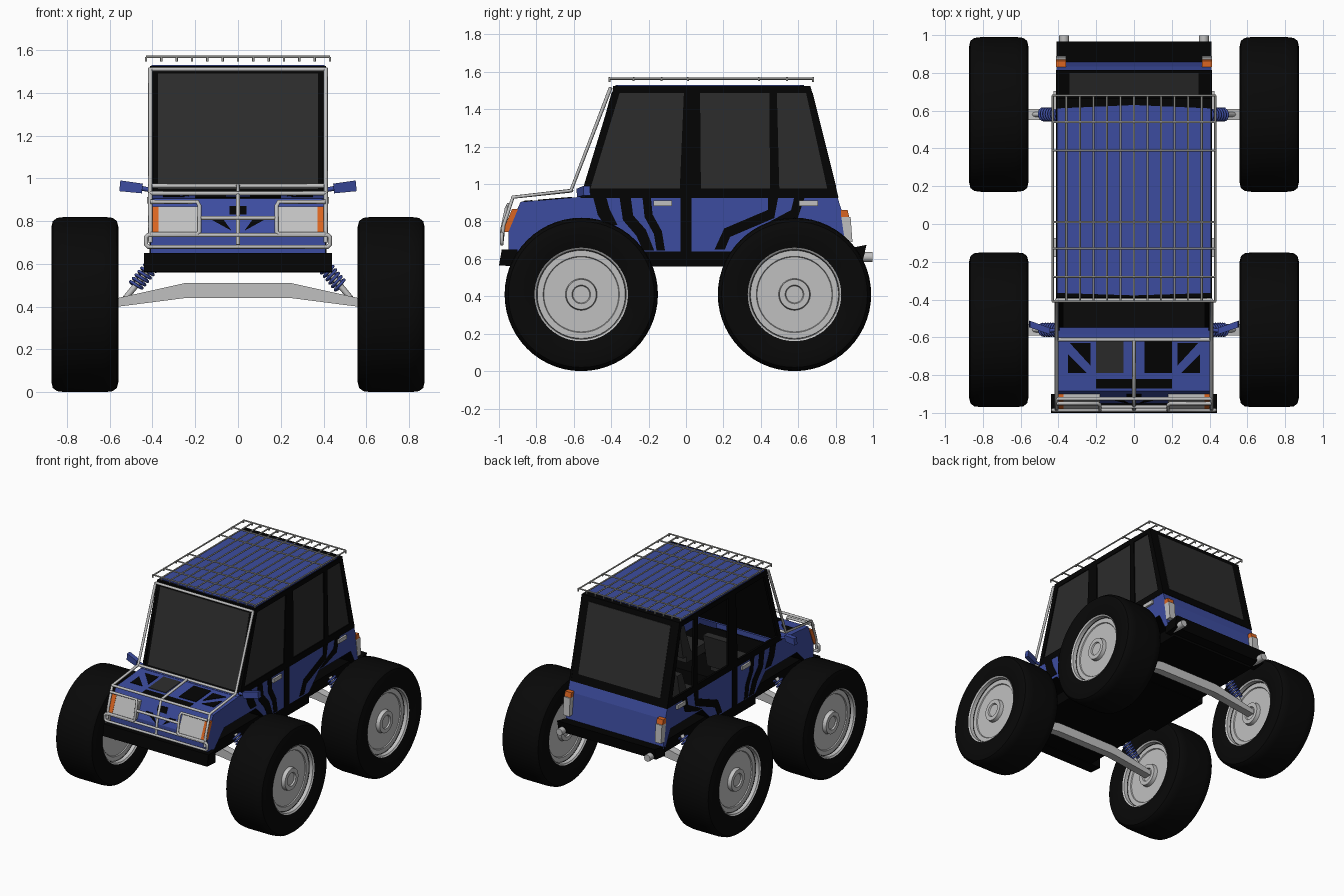
import bpy, bmesh, math
from mathutils import Vector

old = bpy.data.objects.get("Cube")
if old:
    bpy.data.objects.remove(old)


def material(name, r, g, b):
    m = bpy.data.materials.new(name)
    m.use_nodes = True
    m.diffuse_color = (r, g, b, 1)
    m.node_tree.nodes["Principled BSDF"].inputs["Base Color"].default_value = (r, g, b, 1)
    return m


BLUE = material("blue paint", .046, .073, .35)
BLACK = material("black trim", .001, .001, .001)
RUBBER = material("tyre rubber", .0025, .0025, .0025)
GLASS = material("dark glass", .025, .025, .025)
METAL = material("light metal", .53, .53, .53)
STEEL = material("steel tube", .4, .4, .38)
ORANGE = material("orange lens", .7, .13, .015)
SIDES = (("left", 1), ("right", -1))


def finish(name, bm, *mats, smooth=False):
    bmesh.ops.recalc_face_normals(bm, faces=bm.faces)
    me = bpy.data.meshes.new(name)
    bm.to_mesh(me)
    bm.free()
    for m in mats:
        me.materials.append(m)
    if smooth:
        me.shade_smooth()
        me.set_sharp_from_angle(angle=math.radians(35))
    ob = bpy.data.objects.new(name, me)
    bpy.context.collection.objects.link(ob)
    return ob


def solid_bm(pts, vec):
    bm = bmesh.new()
    face = bm.faces.new([bm.verts.new(p) for p in pts])
    ext = bmesh.ops.extrude_face_region(bm, geom=[face], use_keep_orig=True)
    moved = [v for v in ext["geom"] if isinstance(v, bmesh.types.BMVert)]
    bmesh.ops.translate(bm, vec=vec, verts=moved)
    bmesh.ops.recalc_face_normals(bm, faces=bm.faces)
    return bm


def along(axis, pts, lo, hi):
    """Polygon in the plane across an axis, and its extrusion vector."""
    i = "xyz".index(axis)
    out = []
    for a, b in pts:
        p = [a, b]
        p.insert(i, lo)
        out.append(p)
    vec = Vector()
    vec[i] = hi - lo
    return out, vec


def prism(name, axis, pts, lo, hi, mat):
    return finish(name, solid_bm(*along(axis, pts, lo, hi)), mat)


def box(name, x, y, z, mat):
    return prism(name, "z", [(x[0], y[0]), (x[1], y[0]), (x[1], y[1]), (x[0], y[1])], *z, mat)


def tubes(name, paths, r, mat, closed=False):
    cu = bpy.data.curves.new(name, "CURVE")
    cu.dimensions = "3D"
    cu.bevel_depth = r
    cu.bevel_resolution = 2
    cu.use_fill_caps = True
    for path in paths:
        s = cu.splines.new("POLY")
        s.points.add(len(path) - 1)
        for p, co in zip(s.points, path):
            p.co = (*co, 1)
        s.use_cyclic_u = closed
        s.use_smooth = True
    cu.materials.append(mat)
    ob = bpy.data.objects.new(name, cu)
    bpy.context.collection.objects.link(ob)


def lathe(name, profile, mat, n=56):
    """Revolve (radius, x) points about the x axis."""
    bm = bmesh.new()
    vs = [bm.verts.new((x, 0, r)) for r, x in profile]
    es = [bm.edges.new(e) for e in zip(vs, vs[1:])]
    bmesh.ops.spin(bm, geom=vs + es, cent=(0, 0, 0), axis=(1, 0, 0), angle=math.tau, steps=n)
    bmesh.ops.remove_doubles(bm, verts=bm.verts, dist=.0005)
    return finish(name, bm, mat, smooth=True)


# lower body shell, open under the cabin, with black arch linings
outline = [(-.95, .64), (-.95, .75), (-.885, .905), (-.58, .93), (.81, .93), (.835, .85), (.86, .64),
           (.83, .64), (.77, .76), (.39, .76), (.27, .64), (-.25, .64), (-.37, .76), (-.75, .76), (-.87, .64)]
bm = solid_bm(*along("x", outline, -.41, .41))
bmesh.ops.delete(bm, geom=[f for f in bm.faces if f.normal.z > .9 and f.calc_center_median().y > 0],
                 context="FACES_ONLY")
for f in bm.faces:
    c = f.calc_center_median()
    if abs(f.normal.x) < .5 and c.z < .77 and -.9 < c.y < .84:
        f.material_index = 1
finish("body_shell", bm, BLUE, BLACK)
prism("cowl", "x", [(-.585, .92), (-.585, .932), (-.535, .94), (-.535, .92)], -.41, .41, BLUE)
box("underbody", (-.36, .36), (-.92, .87), (.565, .65), BLACK)
box("sills", (-.41, .41), (-.25, .27), (.56, .642), BLACK)

# bumpers and exhausts
prism("front_bumper", "x", [(-1, .565), (-.985, .65), (-.9, .65), (-.9, .56)], -.44, .44, BLACK)
prism("rear_bumper", "x", [(.84, .65), (.965, .675), (.945, .59), (.84, .58)], -.41, .41, BLACK)
for side, s in SIDES:
    tubes(side + "_exhaust", [[(s * .37, .88, .61), (s * .37, .997, .61)]], .027, METAL)


# cabin ends: black sloped frame with a pane on it
def sloped_window(name, low, high, out, sill, half_width):
    (y0, z0), (y1, z1) = low, high

    def slab(part, a, b, half, d0, d1, mat):
        at = lambda t, d: (y0 + (y1 - y0) * t + out * d, z0 + (z1 - z0) * t)
        prism(part, "x", [at(a, d0), at(b, d0), at(b, d1), at(a, d1)], -half, half, mat)
    slab(name + "_frame", 0, 1, .41, -.015, 0, BLACK)
    slab(name + "_glass", sill, .94, half_width, -.005, .003, GLASS)


sloped_window("windscreen", (-.55, .93), (-.385, 1.525), -1, .035, .375)
sloped_window("rear_window", (.815, .925), (.665, 1.525), 1, .1, .345)

# roof
box("roof_rim", (-.41, .41), (-.39, .665), (1.495, 1.525), BLACK)
prism("roof_panel", "z", [(-.405, -.365), (0, -.378), (.405, -.365), (.405, .612), (0, .63), (-.405, .612)],
      1.524, 1.531, BLUE)

# cabin sides: rails, pillars and panes
pillars = {"front_pillar": [(-.565, .93), (-.525, .93), (-.345, 1.52), (-.385, 1.52)],
           "middle_pillar": [(-.035, .93), (.08, .93), (.075, 1.52), (-.01, 1.52)],
           "quarter_pillar": [(.45, .93), (.5, .93), (.485, 1.52), (.445, 1.52)],
           "rear_pillar": [(.765, .93), (.815, .93), (.665, 1.52), (.635, 1.52)],
           "waist_rail": [(-.565, .925), (.815, .925), (.8, .975), (-.55, .975)],
           "roof_rail": [(-.395, 1.487), (.675, 1.487), (.665, 1.525), (-.385, 1.525)]}
for side, s in SIDES:
    for part, pts in pillars.items():
        prism(side + "_" + part, "x", pts, s * .395, s * .412, BLACK)
for part, pts in {"front_pane": [(-.53, .96), (0, .96), (0, 1.5), (-.36, 1.5)],
                  "rear_pane": [(.05, .96), (.47, .96), (.46, 1.5), (.05, 1.5)],
                  "quarter_pane": [(.47, .96), (.78, .96), (.645, 1.5), (.46, 1.5)]}.items():
    prism("left_" + part, "x", pts, .4, .405, GLASS)

# painted side stripes
stripes = [(.07, [(-.46, .925), (-.44, .85), (-.4, .78)]),
           (.06, [(-.325, .928), (-.31, .82), (-.24, .74), (-.2, .645)]),
           (.045, [(-.21, .928), (-.2, .83), (-.15, .74), (-.135, .645)]),
           (.06, [(0, .93), (0, .64)]),
           (.055, [(.465, .928), (.455, .84), (.22, .74), (.18, .65)]),
           (.055, [(.605, .925), (.58, .84), (.42, .77)])]


def ribbon(path, w):
    a, b = [], []
    for i, p in enumerate(path):
        d = Vector(path[min(i + 1, len(path) - 1)]) - Vector(path[max(i - 1, 0)])
        n = Vector((-d.y, d.x)).normalized() * w / 2
        if i in (0, len(path) - 1):
            n = Vector((w / 2, 0))
        a.append(Vector(p) + n)
        b.append(Vector(p) - n)
    return a + b[::-1]


for side, s in SIDES:
    for w, path in stripes:
        prism(side + "_stripe", "x", ribbon(path, w), s * .409, s * .413, BLACK)
    for y in (-.175, .605):
        box(side + "_door_handle", (s * .41, s * .425), (y, y + .1), (.883, .912), METAL)
    # swept-back mirrors
    face = [(s * x, -.585 + (x - .445) * .35, z) for x, z in [(.445, .975), (.45, .93), (.555, .94), (.55, .99)]]
    finish(side + "_mirror", solid_bm(face, Vector((0, .035, 0))), BLUE)
    tubes(side + "_mirror_arm", [[(s * .405, -.56, .945), (s * .46, -.565, .955)]], .011, BLUE)


# bonnet markings
def hood_plate(name, s, pts, mat):
    z = lambda y: .93 + (y + .58) * .025 / .305
    finish(name, solid_bm([(s * x, y, z(y) - .002) for x, y in pts], Vector((0, 0, .006))), mat)


for side, s in SIDES:
    hood_plate(side + "_vent", s, [(.055, -.61), (.2, -.61), (.2, -.79), (.055, -.79)], BLACK if s > 0 else GLASS)
    hood_plate(side + "_inner_marking", s, [(.23, -.63), (.34, -.63), (.23, -.75)], BLACK)
    hood_plate(side + "_outer_marking", s, [(.35, -.69), (.35, -.79), (.25, -.79)], BLACK)
hood_plate("nose_marking", 1, [(-.2, -.82), (.2, -.82), (.2, -.87), (-.2, -.87)], BLACK)

# lamps and grille markings
nose = lambda z: -.95 + (z - .75) * .065 / .155


def nose_plate(name, pts, d, mat):
    finish(name, solid_bm([(x, nose(z) + .003, z) for x, z in pts], Vector((0, -d, 0))), mat)


def rect(s, x0, x1, z0, z1):
    return [(s * x0, z0), (s * x1, z0), (s * x1, z1), (s * x0, z1)]


for side, s in SIDES:
    nose_plate(side + "_headlamp", rect(s, .18, .372, .745, .868), .03, METAL)
    nose_plate(side + "_indicator", rect(s, .372, .413, .745, .868), .032, ORANGE)
    nose_plate(side + "_grille_marking", [(s * .03, .755), (s * .13, .81), (s * .07, .81)], .007, BLACK)
    prism(side + "_tail_lamp", "x", [(.83, .825), (.85, .69), (.89, .69), (.88, .825)], s * .36, s * .413, METAL)
    prism(side + "_tail_indicator", "x", [(.83, .825), (.83, .862), (.864, .862), (.872, .825)],
          s * .36, s * .413, ORANGE)
nose_plate("grille_marking", rect(1, -.04, .04, .83, .87), .007, BLACK)

# tube guard over the nose, bonnet and windscreen
guard = []
for s in (1, -1):
    guard.append([(s * .41, -.985, .7), (s * .41, -.975, .78), (s * .41, -.925, .93), (s * .41, -.615, .965),
                  (s * .41, -.403, 1.515)])
    guard.append([(s * .41, -.95, .89), (s * .19, -.95, .89), (s * .18, -.96, .87), (s * .18, -.985, .75),
                  (s * .19, -.985, .74), (s * .41, -.985, .74)])
guard += [[(0, -.985, .69), (0, -.975, .78), (0, -.925, .93), (0, -.61, .965)],
          [(-.18, -.968, .815), (.18, -.968, .815)]]
guard += [[(-.41, y, z), (.41, y, z)] for y, z in ((-.612, .965), (-.925, .93), (-.403, 1.51))]
tubes("nose_guard", guard, .01, METAL)
tubes("bumper_loop", [[(s * x, -.985, z) for s, x, z in
                       [(-1, .42, .68), (1, .42, .68), (1, .43, .69), (1, .43, .725), (1, .42, .735),
                        (-1, .42, .735), (-1, .43, .725), (-1, .43, .69)]]], .01, METAL, closed=True)

# roof rack
rows = (-.41, -.28, -.13, .01, .39, .54, .68)
bars = [i * .0717 for i in range(-6, 7)]
rack = [[(x, -.41, 1.563), (x, .68, 1.563)] for x in bars]
rack += [[(-.43, y, 1.568), (.43, y, 1.568)] for y in rows]
rack += [[(x, y, 1.547), (x, y, 1.565)] for x in bars for y in (-.41, .68)]
rack += [[(s * .43, y, 1.55), (s * .43, y, 1.568)] for s in (1, -1) for y in rows]
tubes("roof_rack", rack, .0055, STEEL)

# seats
for name, x0, x1, y in (("left_seat", .1, .3, -.15), ("right_seat", -.3, -.1, -.15), ("rear_bench", -.34, .34, .5)):
    box(name + "_cushion", (x0, x1), (y - .25, y), (.77, .84), GLASS)
    prism(name + "_back", "x", [(y - .06, .82), (y + .04, .82), (y + .09, 1.07), (y + .03, 1.07)], x0, x1, GLASS)

# wheels, axles and springs
half_tyre = [(.235, .11), (.25, .142), (.3, .154), (.36, .157), (.39, .15), (.405, .13), (.41, .09)]
tyre = lathe("tyre", half_tyre + [(r, -x) for r, x in half_tyre[::-1]], RUBBER)
half_rim = [(0, .118), (.045, .118), (.05, .128), (.08, .128), (.085, .1), (.2, .1), (.204, .107), (.236, .107),
            (.24, .138), (.25, .145), (.252, .12)]
rim = lathe("rim", half_rim + [(r, -x) for r, x in half_rim[::-1]], METAL)
beam = [(.6, .395), (.6, .432), (.25, .51), (-.25, .51), (-.6, .432), (-.6, .395), (-.25, .44), (.25, .44)]
for end, y in (("front", -.56), ("rear", .58)):
    prism(end + "_axle", "y", beam, y - .03, y + .03, METAL)
    for side, s in SIDES:
        for part in (tyre, rim):
            ob = bpy.data.objects.new(end + "_" + side + "_" + part.name, part.data)
            ob.location = (s * .716, y, .41)
            bpy.context.collection.objects.link(ob)
        low, high = Vector((s * .53, y, .435)), Vector((s * .37, y, .63))
        tubes(end + "_" + side + "_damper", [[low, high]], .014, METAL)
        d = (high - low).normalized()
        u, v = Vector((0, 1, 0)), d.cross(Vector((0, 1, 0)))
        coil = [low.lerp(high, .3 + .65 * k / 128) + (u * math.cos(k * math.pi / 8) + v * math.sin(k * math.pi / 8)) * .031
                for k in range(129)]
        tubes(end + "_" + side + "_spring", [coil], .007, BLUE)
for part in (tyre, rim):
    bpy.data.objects.remove(part)
